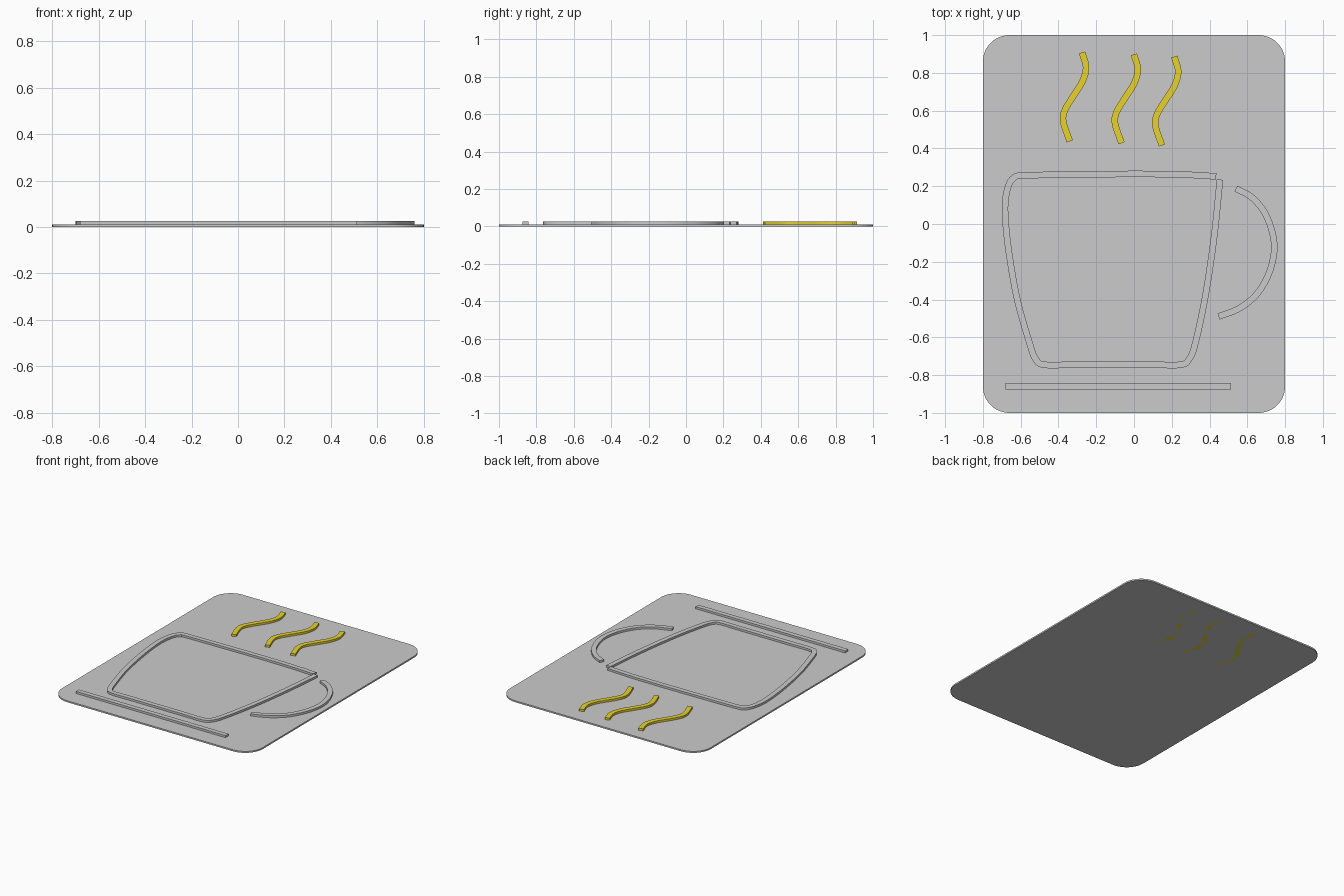
import bpy, bmesh, math
from mathutils import Vector

if "Cube" in bpy.data.objects:
    bpy.data.objects.remove(bpy.data.objects["Cube"])

PLATE_TOP, RAISED_TOP = 0.011, 0.026
WIDTH = 0.034


def prism(name, bm, height, mat=None):
    """Extrude the flat faces in bm upward into a closed solid."""
    faces = bm.faces[:]
    bmesh.ops.recalc_face_normals(bm, faces=faces)
    new = bmesh.ops.extrude_face_region(bm, geom=faces, use_keep_orig=True)["geom"]
    verts = [v for v in new if isinstance(v, bmesh.types.BMVert)]
    bmesh.ops.translate(bm, verts=verts, vec=(0, 0, height))
    bmesh.ops.recalc_face_normals(bm, faces=bm.faces[:])
    me = bpy.data.meshes.new(name)
    bm.to_mesh(me)
    bm.free()
    ob = bpy.data.objects.new(name, me)
    bpy.context.collection.objects.link(ob)
    if mat:
        me.materials.append(mat)
    return ob


def smooth_path(pts, steps=6):
    """Catmull-Rom curve through the points."""
    p = [Vector(q) for q in pts]
    p = [2 * p[0] - p[1]] + p + [2 * p[-1] - p[-2]]
    out = []
    for i in range(1, len(p) - 2):
        a, b, c, d = p[i - 1:i + 3]
        for k in range(steps):
            t = k / steps
            out.append(0.5 * (2 * b + (c - a) * t + (2 * a - 5 * b + 4 * c - d) * t * t
                              + (3 * b - a - 3 * c + d) * t ** 3))
    return out + [p[-2]]


def ribbon(name, path, mat=None):
    """Raised strip of constant width along a centre line."""
    bm = bmesh.new()
    rows = []
    for i, p in enumerate(path):
        tan = (path[min(i + 1, len(path) - 1)] - path[max(i - 1, 0)]).normalized()
        n = Vector((-tan.y, tan.x)) * WIDTH / 2
        rows.append([bm.verts.new((*q, 0)) for q in (p + n, p - n)])
    for (a, b), (c, d) in zip(rows, rows[1:]):
        bm.faces.new((a, b, d, c))
    return prism(name, bm, RAISED_TOP, mat)


# backing plate with rounded corners
bm = bmesh.new()
r, n = 0.14, 12
ring = []
for k, (sx, sy) in enumerate([(1, 1), (-1, 1), (-1, -1), (1, -1)]):
    for i in range(n + 1):
        a = math.pi / 2 * (k + i / n)
        ring.append(bm.verts.new((sx * (0.8 - r) + r * math.cos(a),
                                  sy * (1 - r) + r * math.sin(a), 0)))
bm.faces.new(ring)
prism("backing_plate", bm, PLATE_TOP)

# cup outline, open at the upper right corner
cup = [(0.435, 0.252), (0.25, 0.262), (0.0, 0.265), (-0.3, 0.262), (-0.58, 0.257),
       (-0.635, 0.245), (-0.667, 0.195), (-0.683, 0.08), (-0.665, -0.13),
       (-0.618, -0.4), (-0.55, -0.64), (-0.52, -0.715), (-0.475, -0.745),
       (-0.3, -0.745), (0.08, -0.745), (0.245, -0.745), (0.292, -0.715),
       (0.325, -0.63), (0.38, -0.37), (0.425, -0.06), (0.455, 0.235)]
ribbon("cup_outline", smooth_path(cup))

# handle arc
handle = [(0.54, 0.187), (0.625, 0.14), (0.70, 0.045), (0.742, -0.1),
          (0.722, -0.24), (0.655, -0.365), (0.56, -0.445), (0.448, -0.49)]
ribbon("cup_handle", smooth_path(handle))

# saucer bar
ribbon("saucer_bar", [Vector((-0.68, -0.858)), Vector((0.513, -0.858))])

# steam wisps
yellow = bpy.data.materials.new("steam_yellow")
yellow.diffuse_color = (0.8, 0.65, 0.03, 1)
yellow.use_nodes = True
yellow.node_tree.nodes["Principled BSDF"].inputs["Base Color"].default_value = yellow.diffuse_color
wisp = [(-0.275, 0.908), (-0.254, 0.83), (-0.273, 0.755), (-0.325, 0.672),
        (-0.367, 0.60), (-0.374, 0.54), (-0.34, 0.438)]
for i, (dx, dy) in enumerate([(0, 0), (0.274, -0.01), (0.488, -0.022)]):
    ribbon(f"steam_wisp_{i + 1}", smooth_path([(x + dx, y + dy) for x, y in wisp]), yellow)
